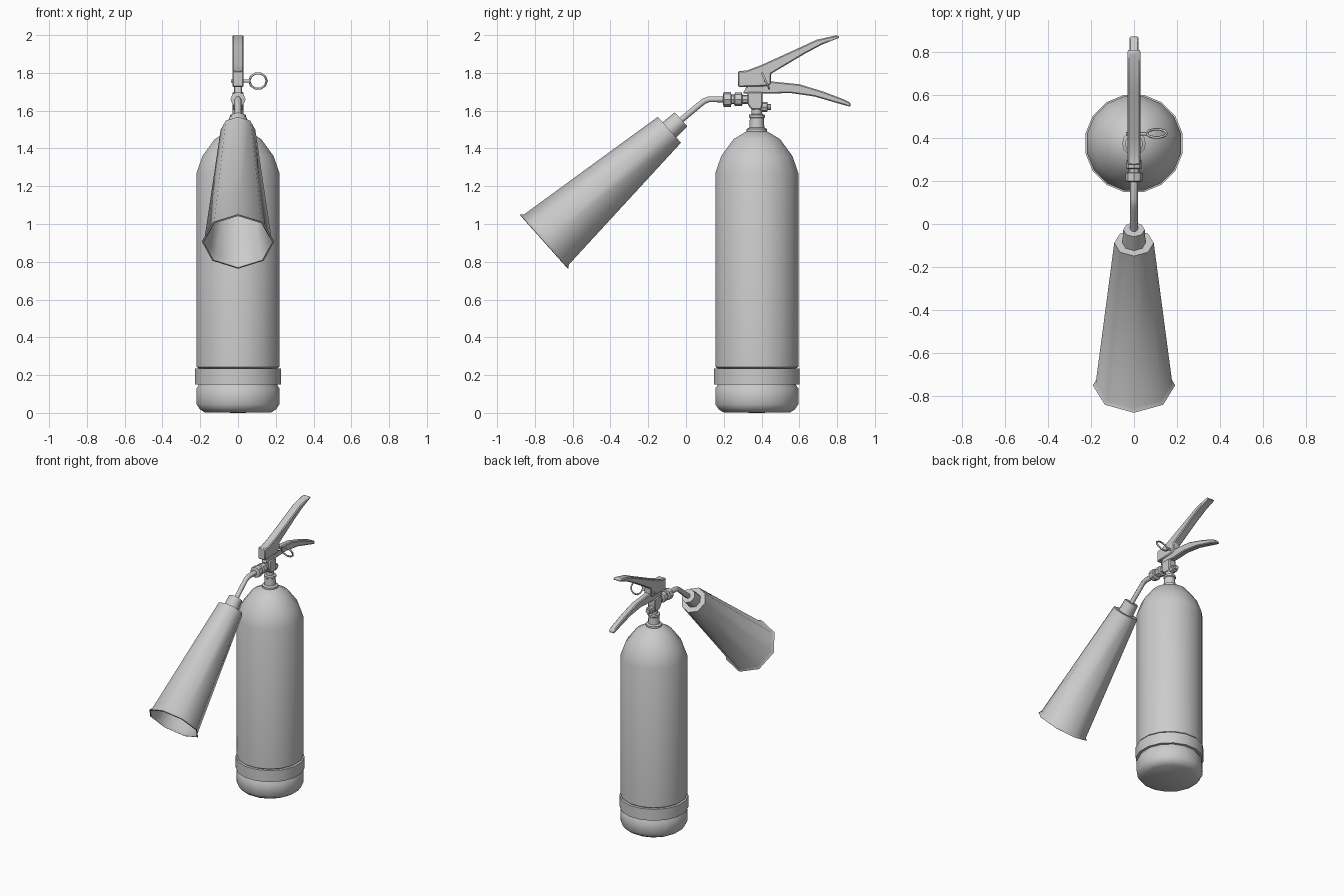
import bpy, bmesh
from math import cos, sin, pi, radians
from mathutils import Vector

if "Cube" in bpy.data.objects:
    bpy.data.objects.remove(bpy.data.objects["Cube"])


def finish(name, bm, angle=35):
    bmesh.ops.recalc_face_normals(bm, faces=bm.faces)
    me = bpy.data.meshes.new(name)
    bm.to_mesh(me)
    bm.free()
    ob = bpy.data.objects.new(name, me)
    bpy.context.collection.objects.link(ob)
    bpy.ops.object.select_all(action='DESELECT')
    ob.select_set(True)
    bpy.context.view_layer.objects.active = ob
    bpy.ops.object.shade_smooth_by_angle(angle=radians(angle))
    return ob


def revolve(name, profile, sides, origin, axis=(0, 0, 1), turn=0.0, angle=35):
    """Spin (radius, distance) points about an axis lying in the yz plane."""
    bm = bmesh.new()
    o, w, u = Vector(origin), Vector(axis).normalized(), Vector((1, 0, 0))
    v = w.cross(u)
    rings = []
    for r, s in profile:
        if r == 0:
            rings.append([bm.verts.new(o + w * s)])
        else:
            angs = [turn + 2 * pi * i / sides for i in range(sides)]
            rings.append([bm.verts.new(o + w * s + (u * cos(a) + v * sin(a)) * r) for a in angs])
    for a, b in zip(rings, rings[1:]):
        for i in range(sides):
            j = (i + 1) % sides
            q = [a[i % len(a)], a[j % len(a)], b[j % len(b)], b[i % len(b)]]
            bm.faces.new(list(dict.fromkeys(q)))
    return finish(name, bm, angle)


def plate(name, outline, half, bevel=0.006):
    """Extrude a (y, z) outline across x."""
    bm = bmesh.new()
    f = bm.faces.new([bm.verts.new((-half, y, z)) for y, z in outline])
    ext = bmesh.ops.extrude_face_region(bm, geom=[f])
    bmesh.ops.translate(bm, vec=(2 * half, 0, 0),
                        verts=[e for e in ext['geom'] if isinstance(e, bmesh.types.BMVert)])
    ob = finish(name, bm)
    m = ob.modifiers.new("edge_bevel", 'BEVEL')
    m.width, m.segments = bevel, 1
    return ob


CY = 0.375  # y of the cylinder axis
base = (0, CY, 0)
half_step = pi / 16

# Cylinder with bevelled foot and domed shoulder
revolve("cylinder", [(0, 0), (0.18, 0.003), (0.205, 0.018), (0.224, 0.045), (0.224, 0.13),
                     (0.212, 0.147), (0.212, 0.236), (0.224, 0.243), (0.224, 1.27),
                     (0.192, 1.36), (0.125, 1.45), (0.056, 1.49), (0, 1.495)],
        16, base, turn=half_step, angle=40)

# Band around the foot
revolve("foot_band", [(0.212, 0.15), (0.231, 0.15), (0.231, 0.234), (0.212, 0.234)],
        16, base, turn=half_step)

# Neck rings and valve stem
revolve("neck", [(0, 1.485), (0.055, 1.485), (0.055, 1.503), (0.04, 1.51), (0.037, 1.56),
                 (0.042, 1.565), (0.042, 1.578), (0.028, 1.582), (0.028, 1.62), (0, 1.62)],
        12, base)

# Valve block, with the safety plug behind it
plate("valve_block", [(0.335, 1.62), (0.35, 1.605), (0.4, 1.605), (0.405, 1.63),
                      (0.405, 1.70), (0.325, 1.70), (0.325, 1.64)], 0.03)
revolve("safety_plug", [(0, 0), (0.026, 0), (0.026, 0.035), (0.016, 0.037), (0.016, 0.055),
                        (0, 0.055)], 8, (0, 0.395, 1.62), (0, 1, 0))

# Hose coupling in front of the valve
revolve("hose_coupling", [(0, 0), (0.024, 0), (0.024, 0.035), (0.036, 0.04), (0.036, 0.075),
                          (0.026, 0.08), (0.026, 0.095), (0.04, 0.097), (0.04, 0.135),
                          (0.02, 0.14), (0, 0.14)], 8, (0, 0.335, 1.66), (0, -1, 0))

# Bent discharge pipe
cu = bpy.data.curves.new("discharge_pipe", 'CURVE')
cu.dimensions = '3D'
cu.bevel_depth, cu.bevel_resolution, cu.use_fill_caps = 0.018, 1, True
sp = cu.splines.new('POLY')
path = [(0.21, 1.66), (0.12, 1.66), (0.095, 1.65), (0.07, 1.63), (0.0, 1.572), (-0.04, 1.538)]
sp.points.add(len(path) - 1)
for p, (y, z) in zip(sp.points, path):
    p.co = (0, y, z, 1)
sp.use_smooth = True
bpy.context.collection.objects.link(bpy.data.objects.new("discharge_pipe", cu))

# Hollow eight-sided horn with collar and flared lip
revolve("discharge_horn", [(0, 0), (0.05, 0), (0.054, 0.083), (0.092, 0.083), (0.178, 0.955),
                           (0.192, 0.972), (0.183, 0.974), (0.168, 0.945), (0.078, 0.1), (0, 0.1)],
        8, (0, -0.026, 1.554), (0, -0.725, -0.647), angle=50)

# Squeeze lever on top and carrying handle below
plate("squeeze_lever", [(0.275, 1.725), (0.275, 1.81), (0.32, 1.812), (0.40, 1.842), (0.615, 1.94),
                        (0.69, 1.975), (0.80, 2.0), (0.815, 1.988), (0.72, 1.95), (0.63, 1.902),
                        (0.45, 1.795), (0.45, 1.745), (0.435, 1.73)], 0.03)
plate("carrying_handle", [(0.30, 1.69), (0.33, 1.745), (0.45, 1.755), (0.60, 1.74), (0.73, 1.70),
                          (0.83, 1.662), (0.87, 1.642), (0.873, 1.62), (0.835, 1.63),
                          (0.68, 1.675), (0.55, 1.694), (0.45, 1.69)], 0.022)

# Safety pin and its tilted pull ring
bpy.ops.mesh.primitive_cylinder_add(vertices=8, radius=0.008, depth=0.1,
                                    location=(0.012, 0.42, 1.757), rotation=(0, pi / 2, 0))
bpy.context.object.name = "safety_pin"
bpy.ops.object.shade_smooth_by_angle(angle=radians(50))
bpy.ops.mesh.primitive_torus_add(major_segments=10, minor_segments=6, major_radius=0.046,
                                 minor_radius=0.006, location=(0.106, 0.422, 1.757),
                                 rotation=(radians(115), 0, 0))
bpy.context.object.name = "pull_ring"
bpy.ops.object.shade_smooth_by_angle(angle=radians(65))
